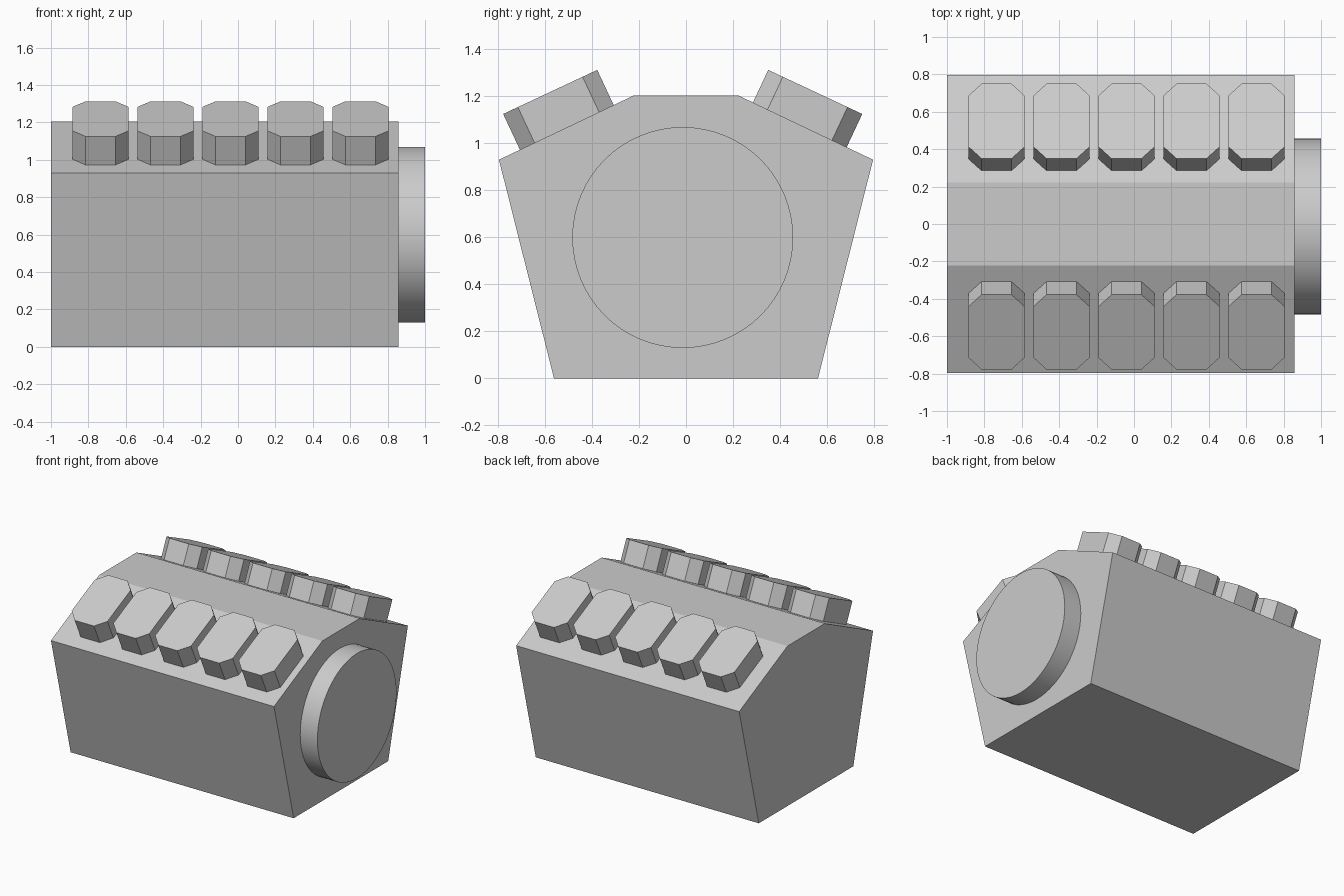
import bpy, bmesh, math
from mathutils import Matrix

if "Cube" in bpy.data.objects:
    bpy.data.objects.remove(bpy.data.objects["Cube"])


def prism(name, outline, depth, matrix):
    """Extrude a flat XY outline along +Z, then place it with a matrix."""
    bm = bmesh.new()
    face = bm.faces.new([bm.verts.new((x, y, 0)) for x, y in outline])
    new = bmesh.ops.extrude_face_region(bm, geom=[face])["geom"]
    bmesh.ops.translate(bm, vec=(0, 0, depth),
                        verts=[v for v in new if isinstance(v, bmesh.types.BMVert)])
    bmesh.ops.transform(bm, matrix=matrix, verts=bm.verts)
    bmesh.ops.recalc_face_normals(bm, faces=bm.faces)
    mesh = bpy.data.meshes.new(name)
    bm.to_mesh(mesh)
    bm.free()
    obj = bpy.data.objects.new(name, mesh)
    bpy.context.collection.objects.link(obj)
    return obj


# Engine block: six-sided section in YZ, extruded along X
half = [(0.562, 0), (0.796, 0.93), (0.221, 1.204)]
section = half + [(-y, z) for y, z in reversed(half)]
yz_to_x = Matrix(((0, 0, 1, -1), (1, 0, 0, 0), (0, 1, 0, 0), (0, 0, 0, 1)))
prism("engine_block", section, 1.857, yz_to_x)

# Round end cover on the +X face
MID_Y = -0.014
bpy.ops.mesh.primitive_cylinder_add(vertices=64, radius=0.47, depth=0.163,
                                    location=(0.9185, MID_Y, 0.599),
                                    rotation=(0, math.pi / 2, 0))
bpy.context.object.name = "end_cover"
bpy.ops.object.shade_smooth_by_angle(angle=math.radians(30))

# Cylinder heads: chamfered rectangles standing on both sloped shoulders
W, L, C, DEPTH = 0.149, 0.221, 0.069, 0.19
octagon = [(W, L - C), (W - C, L), (C - W, L), (-W, L - C),
           (-W, C - L), (C - W, -L), (W - C, -L), (W, C - L)]
for side, label in ((1, "back"), (-1, "front")):
    for i in range(5):
        place = (Matrix.Translation((-0.735 + i * 0.3475, MID_Y + side * 0.564, 1.2185))
                 @ Matrix.Rotation(-side * math.radians(25.1), 4, 'X')
                 @ Matrix.Translation((0, 0, -DEPTH)))
        prism(f"{label}_cylinder_head_{i + 1}", octagon, DEPTH, place)
